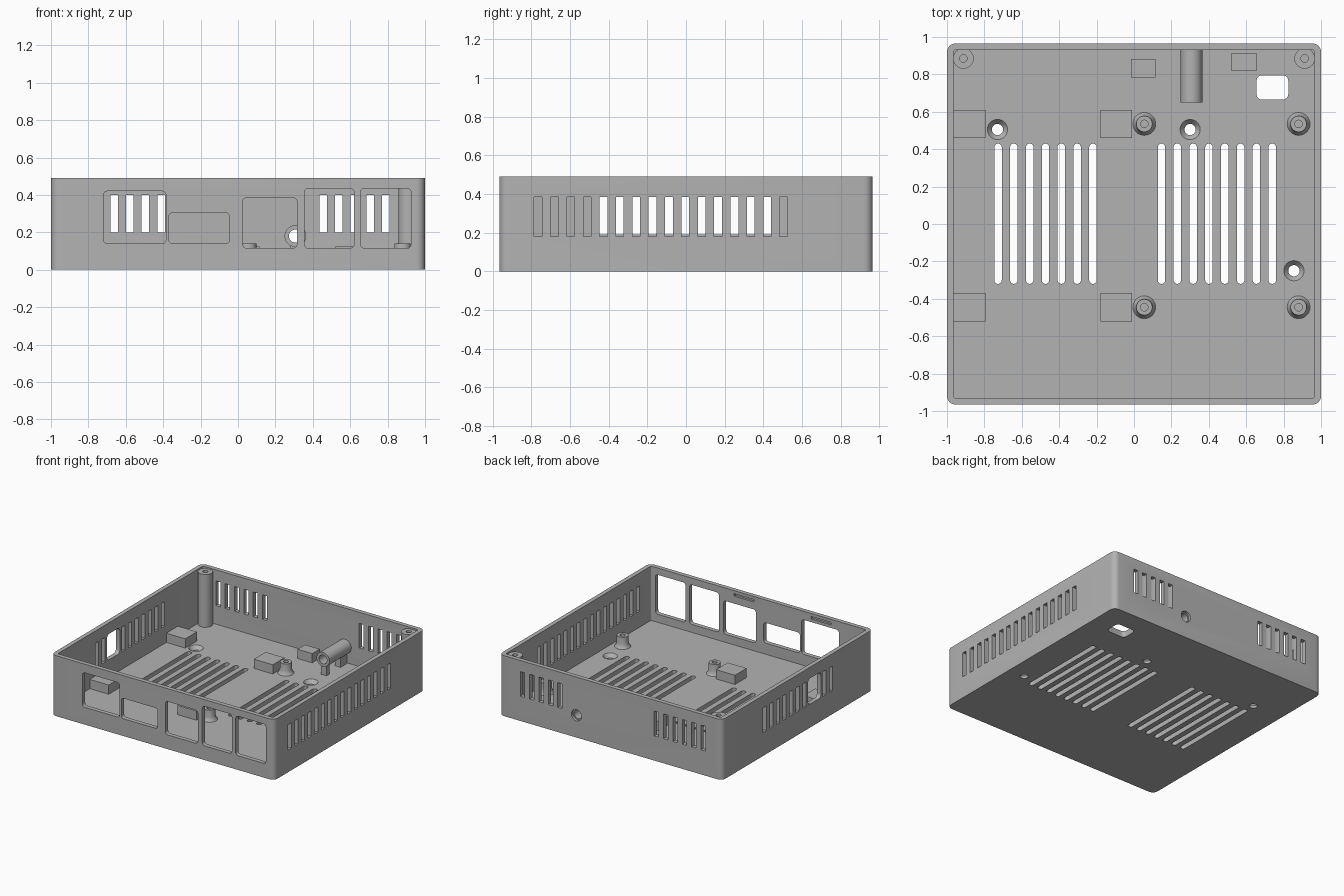
import bpy, bmesh, math
from mathutils import Matrix

if "Cube" in bpy.data.objects:
    bpy.data.objects.remove(bpy.data.objects["Cube"])

W, D, H, WALL, FLOOR = 2.0, 1.93, 0.49, 0.035, 0.05
HX, HY = W / 2, D / 2

grey = bpy.data.materials.new("plain grey plastic")
grey.use_nodes = True
grey.diffuse_color = (0.45, 0.45, 0.45, 1)
grey.node_tree.nodes["Principled BSDF"].inputs["Base Color"].default_value = (0.45, 0.45, 0.45, 1)


def rounded(x0, x1, y0, y1, r=0, n=6):
    """Outline of a rectangle with rounded corners."""
    if r == 0:
        return [(x0, y0), (x1, y0), (x1, y1), (x0, y1)]
    pts = []
    corners = [(x1 - r, y1 - r), (x0 + r, y1 - r), (x0 + r, y0 + r), (x1 - r, y0 + r)]
    for k, (cx, cy) in enumerate(corners):
        for i in range(n + 1):
            a = math.pi / 2 * (k + i / n)
            pts.append((cx + r * math.cos(a), cy + r * math.sin(a)))
    return pts


def prism(bm, outline, axis, a, b):
    """Extrude an outline along an axis from a to b."""
    place = {"x": lambda u, v, w: (w, u, v),
             "y": lambda u, v, w: (u, w, v),
             "z": lambda u, v, w: (u, v, w)}[axis]
    lo = [bm.verts.new(place(u, v, a)) for u, v in outline]
    hi = [bm.verts.new(place(u, v, b)) for u, v in outline]
    bm.faces.new(lo)
    bm.faces.new(hi)
    for i in range(len(lo)):
        j = (i + 1) % len(lo)
        bm.faces.new((lo[i], lo[j], hi[j], hi[i]))


def lathe(bm, profile, matrix, segs=32):
    """Revolve a closed (radius, height) profile around the local z axis."""
    rings = []
    for r, z in profile:
        if r == 0:
            rings.append([bm.verts.new(matrix @ Matrix.Translation((0, 0, z)).translation)] * segs)
        else:
            rings.append([bm.verts.new(matrix @ Matrix.Translation(
                (r * math.cos(math.tau * i / segs), r * math.sin(math.tau * i / segs), z)).translation)
                for i in range(segs)])
    for k, ring in enumerate(rings):
        nxt = rings[(k + 1) % len(rings)]
        for i in range(segs):
            j = (i + 1) % segs
            quad = list(dict.fromkeys((ring[i], ring[j], nxt[j], nxt[i])))
            if len(quad) > 2:
                bm.faces.new(quad)


def finish(name, bm):
    bmesh.ops.recalc_face_normals(bm, faces=bm.faces[:])
    mesh = bpy.data.meshes.new(name)
    bm.to_mesh(mesh)
    bm.free()
    mesh.materials.append(grey)
    obj = bpy.data.objects.new(name, mesh)
    bpy.context.collection.objects.link(obj)
    return obj


def smooth(obj):
    bpy.ops.object.select_all(action="DESELECT")
    obj.select_set(True)
    bpy.context.view_layer.objects.active = obj
    bpy.ops.object.shade_smooth_by_angle(angle=math.radians(30))


def cut(obj, cutter):
    mod = obj.modifiers.new("cut", "BOOLEAN")
    mod.operation, mod.solver, mod.object = "DIFFERENCE", "EXACT", cutter
    bpy.context.view_layer.objects.active = obj
    bpy.ops.object.modifier_apply(modifier=mod.name)
    bpy.data.objects.remove(cutter)


def at(x, y, z=0):
    return Matrix.Translation((x, y, z))


# Open tray with rounded vertical edges
bm = bmesh.new()
prism(bm, rounded(-HX, HX, -HY, HY, 0.045), "z", 0, H)
case = finish("case_shell", bm)
bm = bmesh.new()
prism(bm, rounded(-HX + WALL, HX - WALL, -HY + WALL, HY - WALL, 0.01, 3), "z", FLOOR, H + 0.1)
cut(case, finish("cavity_cutter", bm))

bm = bmesh.new()
PITCH, HALF = 0.0846, 0.02

# Port openings in the front wall
for x0, x1, z0, z1 in [(-0.72, -0.385, 0.14, 0.42), (-0.37, -0.045, 0.14, 0.305),
                       (0.025, 0.315, 0.115, 0.385), (0.355, 0.62, 0.115, 0.435),
                       (0.655, 0.925, 0.115, 0.435)]:
    prism(bm, rounded(x0, x1, z0, z1, 0.022), "y", -HY - 0.05, -HY + 0.05)

# Shallow latch recesses inside the front wall
for x in (0.13, -0.56):
    prism(bm, rounded(x - 0.09, x + 0.09, 0.445, 0.465), "y", -HY + 0.018, -HY + 0.05)

# Side wall vents: a long row on one side, a shorter one with a button hole on the other
for k in range(16):
    y = -0.765 + PITCH * k
    prism(bm, rounded(y - HALF, y + HALF, 0.18, 0.385), "x", HX - 0.06, HX + 0.05)
    if 4 <= k <= 14 and k not in (6, 7):
        prism(bm, rounded(y - HALF, y + HALF, 0.19, 0.39), "x", -HX - 0.05, -HX + 0.06)
prism(bm, rounded(-0.3, -0.135, 0.19, 0.4, 0.03), "x", -HX - 0.05, -HX + 0.06)

# Back wall vents and cable hole
for start, count in [(-0.83, 6), (0.455, 5)]:
    for k in range(count):
        x = start + 0.0838 * k
        prism(bm, rounded(x - HALF, x + HALF, 0.2, 0.4), "y", HY - 0.06, HY + 0.05)
TUBE_X, TUBE_Z = 0.307, 0.18
to_back = at(TUBE_X, 0, TUBE_Z) @ Matrix.Rotation(-math.pi / 2, 4, "X")
lathe(bm, [(0, 0.9), (0.045, 0.9), (0.045, 1.05), (0, 1.05)], to_back)

# Floor vents, window and countersunk screw holes
for start, count in [(-0.727, 7), (0.147, 8)]:
    for k in range(count):
        x = start + PITCH * k
        prism(bm, rounded(x - HALF, x + HALF, -0.32, 0.43, 0.0199), "z", -0.05, 0.1)
prism(bm, rounded(0.655, 0.825, 0.665, 0.795, 0.03), "z", -0.05, 0.1)
for x, y in [(-0.73, 0.505), (0.3, 0.505), (0.855, -0.25)]:
    lathe(bm, [(0, -0.05), (0.03, -0.05), (0.03, 0.02), (0.054, FLOOR), (0.054, 0.1), (0, 0.1)], at(x, y))
cut(case, finish("opening_cutter", bm))
smooth(case)

# Board standoffs with flared feet and blind screw holes
for i, (x, y) in enumerate([(0.055, 0.535), (0.88, 0.535), (0.055, -0.445), (0.88, -0.445)]):
    bm = bmesh.new()
    lathe(bm, [(0, 0.03), (0.061, 0.03), (0.061, FLOOR), (0.05, 0.065), (0.045, 0.085), (0.043, 0.14),
               (0.02, 0.14), (0.02, 0.06), (0, 0.06)], at(x, y))
    smooth(finish(f"standoff_{i + 1}", bm))

# Lid screw posts in the back corners, with webs joining them to the walls
for side, sx in (("left", 1), ("right", -1)):
    bm = bmesh.new()
    lathe(bm, [(0, 0.03), (0.055, 0.03), (0.055, 0.478), (0.02, 0.478), (0.02, 0.3), (0, 0.3)],
          at(sx * 0.912, 0.885))
    smooth(finish(f"corner_post_{side}", bm))

# Support blocks on the floor
for i, (x, y, w, d) in enumerate([(-0.88, 0.535, 0.17, 0.15), (-0.095, 0.535, 0.17, 0.15),
                                  (-0.88, -0.445, 0.17, 0.15), (-0.095, -0.445, 0.17, 0.15),
                                  (0.05, 0.833, 0.132, 0.097), (0.588, 0.867, 0.135, 0.097)]):
    bm = bmesh.new()
    prism(bm, rounded(x - w / 2, x + w / 2, y - d / 2, y + d / 2), "z", 0.03, 0.125)
    finish(f"support_block_{i + 1}", bm)

# Cable tube running in from the back wall, on two legs
bm = bmesh.new()
lathe(bm, [(0.035, 0.65), (0.058, 0.65), (0.058, 0.945), (0.035, 0.945)], to_back)
smooth(finish("cable_tube", bm))
for name, y0, y1 in (("front", 0.66, 0.70), ("back", 0.84, 0.92)):
    bm = bmesh.new()
    prism(bm, rounded(TUBE_X - 0.025, TUBE_X + 0.025, y0, y1), "z", 0.03, 0.135)
    finish(f"tube_leg_{name}", bm)
